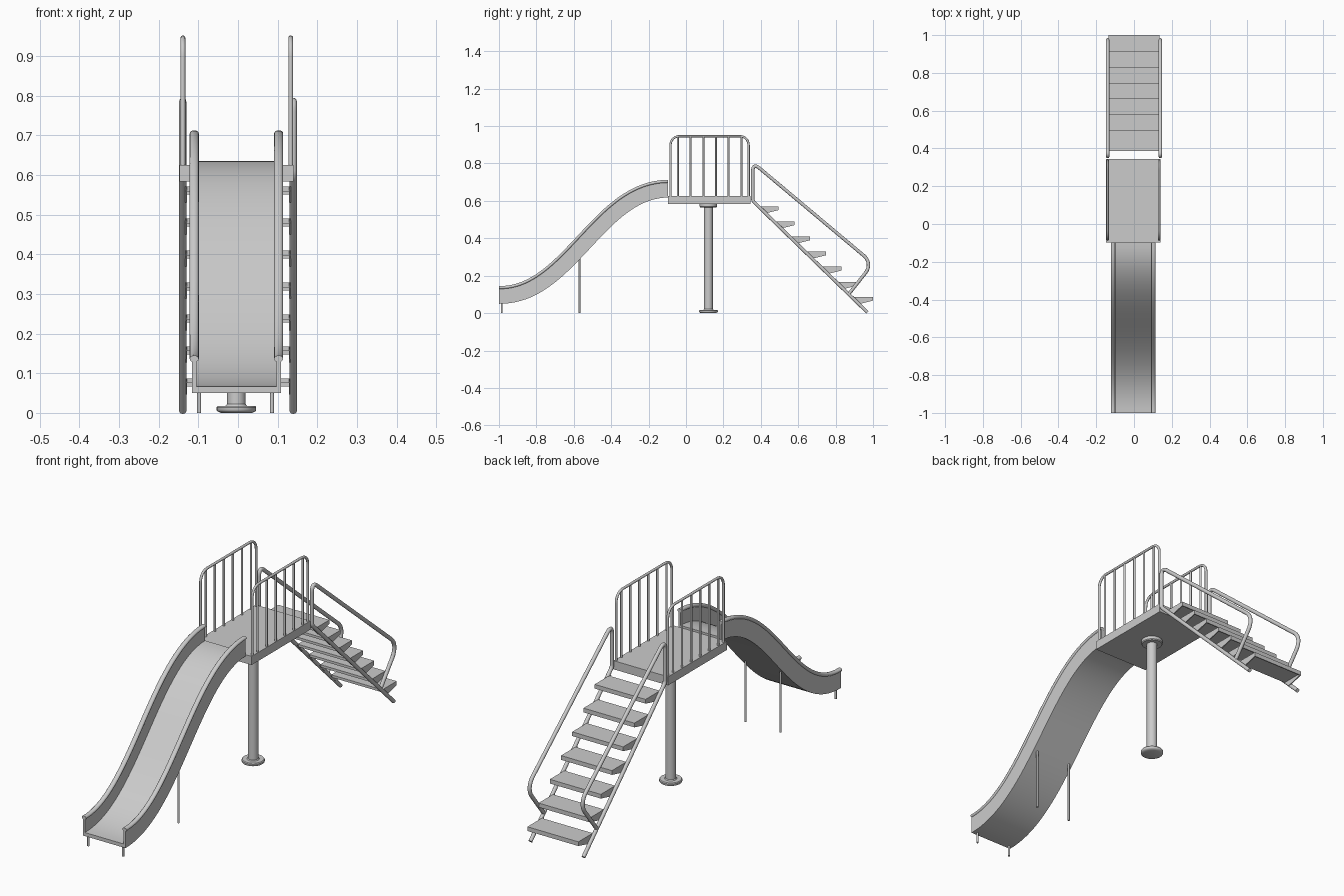
import bpy, bmesh, math
from mathutils import Vector
from mathutils.geometry import interpolate_bezier

if "Cube" in bpy.data.objects:
    bpy.data.objects.remove(bpy.data.objects["Cube"])

CX = -0.004  # centre line of slide, platform and pole


def make(name, verts, faces, smooth=True):
    me = bpy.data.meshes.new(name)
    me.from_pydata([tuple(v) for v in verts], [], faces)
    bm = bmesh.new()
    bm.from_mesh(me)
    bmesh.ops.recalc_face_normals(bm, faces=bm.faces)
    bm.to_mesh(me)
    bm.free()
    ob = bpy.data.objects.new(name, me)
    bpy.context.collection.objects.link(ob)
    if smooth:
        select(ob)
        bpy.ops.object.shade_smooth_by_angle(angle=math.radians(35))
    return ob


def select(ob):
    bpy.ops.object.select_all(action='DESELECT')
    ob.select_set(True)
    bpy.context.view_layer.objects.active = ob


def skin(name, rings, closed=False):
    """Join equal rings of points into a tube; cap the ends unless closed."""
    n, m = len(rings[0]), len(rings)
    verts = [p for r in rings for p in r]
    faces = [(i * n + j, i * n + (j + 1) % n, (i + 1) % m * n + (j + 1) % n, (i + 1) % m * n + j)
             for i in range(m if closed else m - 1) for j in range(n)]
    if not closed:
        faces += [tuple(range(n)), tuple(range((m - 1) * n, m * n))]
    return make(name, verts, faces)


def tube(name, x, pts, r, fillets=None):
    """Round tube in a plane of constant x through (y, z) points with filleted corners."""
    pts = [Vector(p) for p in pts]
    path = [pts[0]]
    for i in range(1, len(pts) - 1):
        p, f = pts[i], fillets[i - 1]
        a = p + (pts[i - 1] - p).normalized() * f
        b = p + (pts[i + 1] - p).normalized() * f
        if f == 0:
            path.append(p)
            continue
        path += interpolate_bezier(a, a.lerp(p, .6), b.lerp(p, .6), b, 9)
    path.append(pts[-1])
    rings = []
    for i, p in enumerate(path):
        d0 = (p - path[max(i - 1, 0)]).normalized()
        d1 = (path[min(i + 1, len(path) - 1)] - p).normalized()
        t = (d0 + d1).normalized()
        nrm = Vector((-t.y, t.x)) / max((d0 if d0.length else d1).dot(t), .5)
        rings.append([(x + r * math.cos(a), p.x + nrm.x * r * math.sin(a), p.y + nrm.y * r * math.sin(a))
                      for a in (k * math.tau / 16 for k in range(16))])
    return skin(name, rings)


def box(name, x0, x1, y0, y1, z0, z1):
    ring = lambda z: [(x0, y0, z), (x1, y0, z), (x1, y1, z), (x0, y1, z)]
    return skin(name, [ring(z0), ring(z1)])


# Slide path along the underside, with its normals
path = interpolate_bezier(Vector((0, -1, .05)), Vector((0, -.6, .045)),
                          Vector((0, -.44, .615)), Vector((0, -.097, .618)), 40)


def sweep(name, section):
    rings = []
    for i, p in enumerate(path):
        t = (path[min(i + 1, 39)] - path[max(i - 1, 0)]).normalized()
        n = Vector((0, -t.z, t.y))
        if i in (0, 39):
            n = Vector((0, 0, 1))
        rings.append([p + n * h + Vector((CX + x, 0, 0)) for x, h in section])
    return skin(name, rings)


# Slide chute (U-shaped section) and rounded lips
W, I = .112, .101
sweep("slide_chute", [(-W, 0), (W, 0), (W, .085), (I, .085), (I, .017),
                      (-I, .017), (-I, .085), (-W, .085)])
for s, side in ((-1, "left"), (1, "right")):
    sweep("slide_lip_" + side,
          [(s * .1065 + .0115 * math.cos(k * math.tau / 14), .0865 + .0085 * math.sin(k * math.tau / 14))
           for k in range(14)])
    # Slide legs
    tube("slide_front_leg_" + side, -.006 + s * .092, [(-.985, 0), (-.985, .056)], .005)
    tube("slide_middle_leg_" + side, -.006 + s * .092, [(-.57, 0), (-.57, .295)], .005)

# Platform
box("platform", CX - .1435, CX + .1435, -.097, .345, .584, .625)

# Centre pole with flanges, as a turned profile
profile = [(0, .002), (.04, 0), (.048, .004), (.05, .007), (.05, .014), (.047, .018), (.027, .018), (.0235, .022),
           (.0235, .566), (.044, .566), (.047, .57), (.047, .585), (0, .585)]
skin("centre_pole", [[(CX + max(r, .0005) * math.cos(k * math.tau / 32), .12 + max(r, .0005) * math.sin(k * math.tau / 32), z)
                      for k in range(32)] for r, z in profile])

for s, side in ((-1, "left"), (1, "right")):
    # Guard rail hoop and bars
    gx = -.003 + s * .136
    tube("guard_hoop_" + side, gx, [(-.083, .61), (-.083, .946), (.335, .946), (.335, .61)], .006, [.05, .05])
    for i in range(6):
        y = -.043 + i * .0678
        tube(f"guard_bar_{side}_{i + 1}", gx, [(y, .61), (y, .946)], .0052)
    # Stair stringer and handrail in one bent tube
    tube("stair_rail_" + side, s * .1395,
         [(.97, .004), (.357, .6), (.357, .805), (1.0, .266), (.872, .104)], .009, [.012, .045, .065])

# Stair treads with tapered end brackets
for i in range(7):
    y, z = .495 + i * .0842, .571 - i * .0807
    box(f"tread_{i + 1}", -.132, .132, y - .108, y, z - .012, z)
    wedge = [(y, z), (y - .118, z), (y - .08, z - .04), (y, z - .02)]
    for s, side in ((-1, "left"), (1, "right")):
        skin(f"tread_bracket_{side}_{i + 1}",
             [[(s * x, a, b) for a, b in wedge] for x in (.129, .134)])
    # Front lip of the tread
    box(f"tread_lip_{i + 1}", -.132, .132, y - .005, y, z - .02, z)
